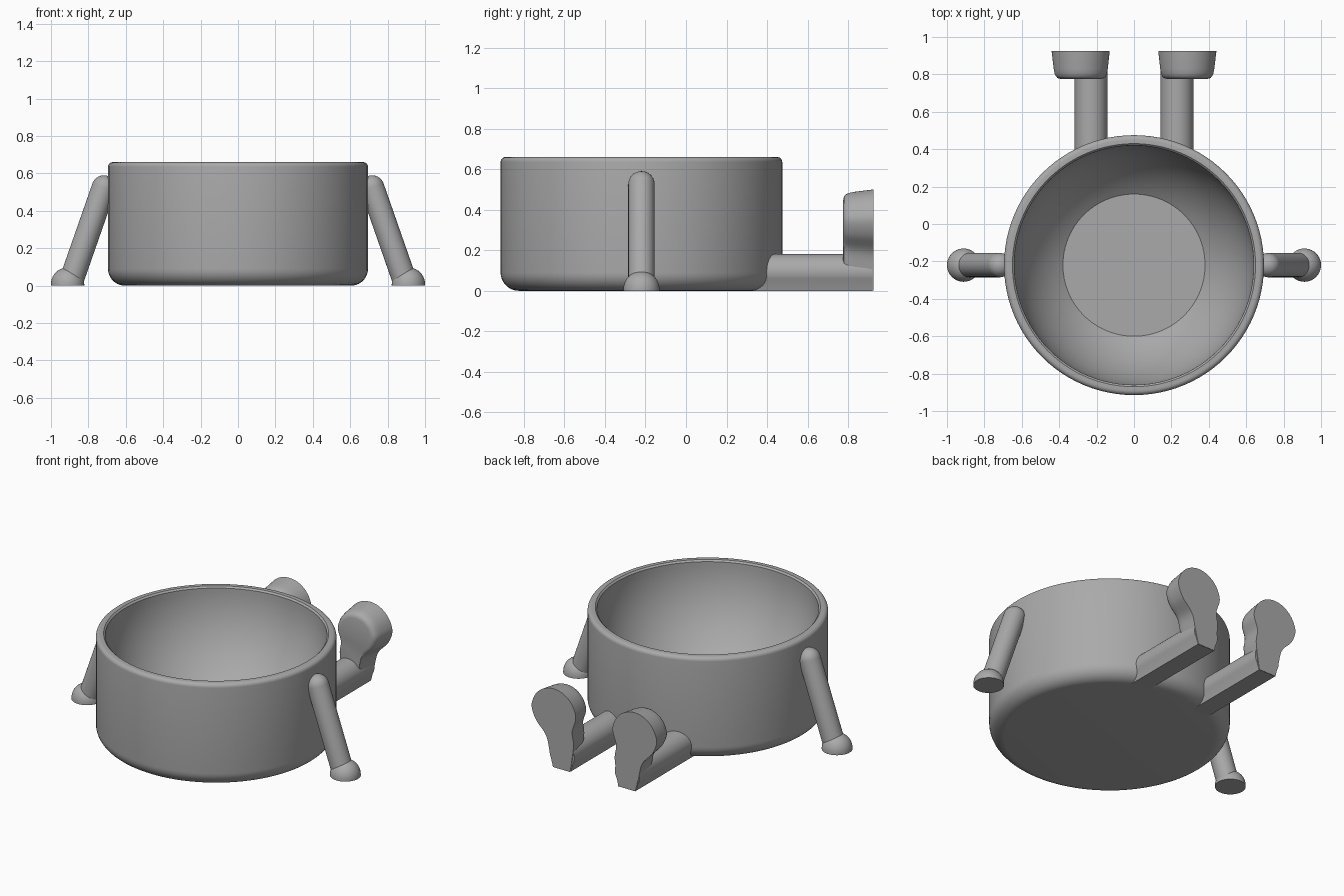
import bpy, bmesh, math
from mathutils import Vector

if "Cube" in bpy.data.objects:
    bpy.data.objects.remove(bpy.data.objects["Cube"])

gray = bpy.data.materials.new("plain_gray")
gray.use_nodes = True
COLOR = (0.4, 0.4, 0.4, 1)
gray.diffuse_color = COLOR
gray.node_tree.nodes["Principled BSDF"].inputs["Base Color"].default_value = COLOR

POT_Y = -0.22


def finish(name, bm, angle=35):
    """Turn a bmesh into a smooth object with crisp edges."""
    bmesh.ops.remove_doubles(bm, verts=bm.verts, dist=1e-5)
    bmesh.ops.recalc_face_normals(bm, faces=bm.faces)
    mesh = bpy.data.meshes.new(name)
    bm.to_mesh(mesh)
    bm.free()
    obj = bpy.data.objects.new(name, mesh)
    bpy.context.collection.objects.link(obj)
    mesh.materials.append(gray)
    bpy.ops.object.select_all(action="DESELECT")
    obj.select_set(True)
    bpy.context.view_layer.objects.active = obj
    bpy.ops.object.shade_smooth_by_angle(angle=math.radians(angle))
    return obj


def arc(cx, cz, r, start, end, steps):
    """Points on an arc, angles in degrees."""
    angles = [math.radians(start + (end - start) * i / steps) for i in range(steps + 1)]
    return [(cx + r * math.cos(a), cz + r * math.sin(a)) for a in angles]


def lathe(name, profile, center, steps=96):
    """Spin an (r, z) profile about the vertical axis."""
    bm = bmesh.new()
    verts = [bm.verts.new((center[0] + r, center[1], z)) for r, z in profile]
    edges = [bm.edges.new(pair) for pair in zip(verts, verts[1:])]
    bmesh.ops.spin(bm, geom=verts + edges, cent=(*center, 0), axis=(0, 0, 1),
                   angle=math.tau, steps=steps, use_duplicate=False)
    return finish(name, bm)


def loft(name, rings):
    """Bridge matching closed rings of points and cap both ends."""
    bm = bmesh.new()
    loops = [[bm.verts.new(p) for p in ring] for ring in rings]
    n = len(loops[0])
    for a, b in zip(loops, loops[1:]):
        for i in range(n):
            j = (i + 1) % n
            bm.faces.new((a[i], a[j], b[j], b[i]))
    bm.faces.new(loops[0])
    bm.faces.new(loops[-1])
    return finish(name, bm)


def smooth_outline(points, steps=6):
    """Open Catmull-Rom curve through the points."""
    pts = [Vector(p) for p in points]
    pts = [pts[0]] + pts + [pts[-1]]
    out = []
    for a, b, c, d in zip(pts, pts[1:], pts[2:], pts[3:]):
        for i in range(steps):
            t = i / steps
            out.append(0.5 * (2 * b + (c - a) * t + (2 * a - 5 * b + 4 * c - d) * t * t
                              + (3 * b - a - 3 * c + d) * t ** 3))
    return out + [pts[-1]]


# Pot: rounded outer wall with a bowl-shaped hollow and a flat floor
floor_r, bowl_r, bowl_z = 0.38, 0.64, 0.65
dip = -math.degrees(math.acos(floor_r / bowl_r))
pot = [(0, 0)] + arc(0.605, 0.09, 0.09, -90, 0, 10)
pot += arc(0.67, 0.635, 0.025, 0, 90, 6) + [(0.65, 0.66)]
bowl = arc(0, bowl_z, bowl_r, 0, dip, 20)
pot += bowl + [(0, bowl[-1][1])]
lathe("pot", pot, (0, POT_Y))

# Side profile of the leg: round on top, flattened underneath
leg_section = [(-0.06, 0), (0.06, 0)] + arc(0, 0.093, 0.0875, -30, 210, 28)

# Sole outline: narrow heel, waist and wide toe leaning outward
sole = smooth_outline([(0.06, 0), (0.083, 0.09), (0.11, 0.19), (0.18, 0.27)]
                      + arc(0.055, 0.345, 0.155, 0, 180, 8)
                      + [(-0.075, 0.26), (-0.085, 0.18), (-0.075, 0.09), (-0.06, 0)])
TOE = Vector((0.05, 0.33))
# Depth and scale of each foot ring, rounded toward the pot
foot_rings = [(0.925, 1), (0.83, 0.93), (0.805, 0.9), (0.79, 0.86), (0.78, 0.8), (0.776, 0.7)]

for side, s in (("left", 1), ("right", -1)):
    # Leg
    loft(f"{side}_leg", [[(s * (0.23 + x), y, z) for x, z in leg_section]
                         for y in (0.33, 0.92)])

    # Foot
    rings = []
    for y, k in foot_rings:
        ring = [TOE + (p - TOE) * k for p in sole]
        rings.append([(s * (0.23 + p.x), y, p.y) for p in ring])
    loft(f"{side}_foot", rings)

    # Arm: slanted capsule from the pot wall to the ground
    shoulder, wrist = Vector((s * 0.717, POT_Y, 0.525)), Vector((s * 0.89, POT_Y, 0.03))
    axis = (shoulder - wrist).normalized()
    across, depth = axis.cross(Vector((0, 1, 0))), Vector((0, 1, 0))
    rings = []
    for r, h in [(0.065, None)] + arc(0, 0, 0.065, 0, 85, 8):
        base = wrist if h is None else shoulder + axis * h
        rings.append([base + r * (math.cos(a) * across + math.sin(a) * depth)
                      for a in (math.tau * i / 32 for i in range(32))])
    loft(f"{side}_arm", rings)

    # Hand: dome resting on the ground
    lathe(f"{side}_hand", [(0, 0), (0.089, 0)] + arc(0, 0.008, 0.089, 0, 90, 10),
          (s * 0.911, POT_Y), 40)
